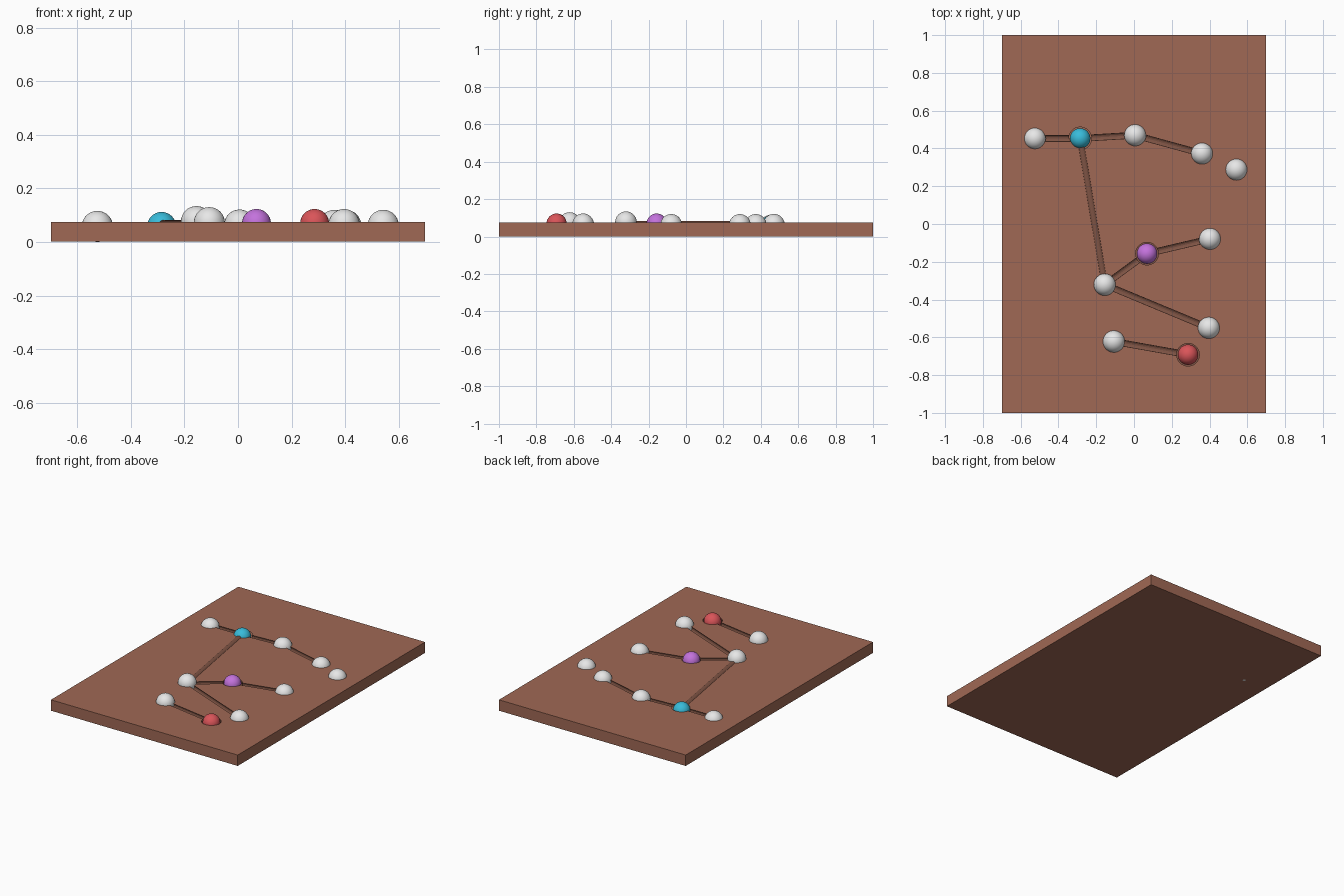
import bpy
from mathutils import Vector

if "Cube" in bpy.data.objects:
    bpy.data.objects.remove(bpy.data.objects["Cube"])


def material(name, rgb):
    m = bpy.data.materials.new(name)
    m.diffuse_color = (*rgb, 1)
    m.use_nodes = True
    m.node_tree.nodes["Principled BSDF"].inputs["Base Color"].default_value = m.diffuse_color
    return m


wood = material("wood", (0.35, 0.14, 0.09))
groove_wood = material("groove_wood", (0.21, 0.088, 0.058))
white = material("white", (0.8, 0.8, 0.8))
cyan = material("cyan", (0.04, 0.5, 0.7))
purple = material("purple", (0.55, 0.17, 0.72))
red = material("red", (0.7, 0.09, 0.1))

TOP = 0.0745

# balls: x, y, height of the ball's top, colour
balls = {
    "a": (-0.525, 0.453, 0.116, white),
    "b": (-0.285, 0.453, 0.112, cyan),
    "c": (0.006, 0.470, 0.121, white),
    "d": (0.360, 0.373, 0.120, white),
    "e": (0.542, 0.288, 0.120, white),
    "p": (0.069, -0.157, 0.123, purple),
    "g": (0.402, -0.079, 0.120, white),
    "f": (-0.155, -0.321, 0.134, white),
    "h": (0.396, -0.550, 0.123, white),
    "i": (-0.107, -0.622, 0.130, white),
    "r": (0.286, -0.692, 0.123, red),
}
grooves = ["ab", "bc", "cd", "de", "bf", "cp", "pg", "pf", "fh", "fi", "ir"]

# board
bpy.ops.mesh.primitive_cube_add(size=1, location=(0, 0, (TOP + 0.001) / 2))
board = bpy.context.object
board.name = "board"
board.scale = (1.396, 2.0, TOP - 0.001)
bpy.ops.object.transform_apply(location=True, rotation=True, scale=True)
board.data.materials.append(wood)
board.data.materials.append(groove_wood)


def cut_cylinder(start, end, radius, sides):
    """Carve a round channel from start to end out of the board."""
    axis = end - start
    bpy.ops.mesh.primitive_cylinder_add(
        vertices=sides, radius=radius, depth=axis.length,
        location=(start + end) / 2,
        rotation=axis.to_track_quat('Z', 'Y').to_euler())
    cutter = bpy.context.object
    cutter.name = "cutter"
    cutter.hide_render = True
    cutter.data.materials.append(wood)
    cutter.data.materials.append(groove_wood)
    for f in cutter.data.polygons:
        f.material_index = 1
    mod = board.modifiers.new("cut", 'BOOLEAN')
    mod.operation = 'DIFFERENCE'
    mod.solver = 'EXACT'
    mod.object = cutter
    bpy.context.view_layer.objects.active = board
    bpy.ops.object.modifier_apply(modifier=mod.name)
    bpy.data.objects.remove(cutter, do_unlink=True)


# grooves between the balls
for s, e in grooves:
    cut_cylinder(Vector((*balls[s][:2], 0.062)), Vector((*balls[e][:2], 0.062)), 0.02, 16)

# sockets around the coloured balls
for key in "bpr":
    x, y = balls[key][:2]
    cut_cylinder(Vector((x, y, 0.02)), Vector((x, y, 0.1)), 0.06, 40)

# balls
for key, (x, y, top, mat) in balls.items():
    r = 0.058 if mat == white else 0.054
    bpy.ops.mesh.primitive_uv_sphere_add(segments=32, ring_count=16, radius=r,
                                         location=(x, y, top - r))
    ball = bpy.context.object
    ball.name = f"{mat.name}_ball_{key}"
    ball.data.materials.append(mat)
    bpy.ops.object.shade_smooth()
